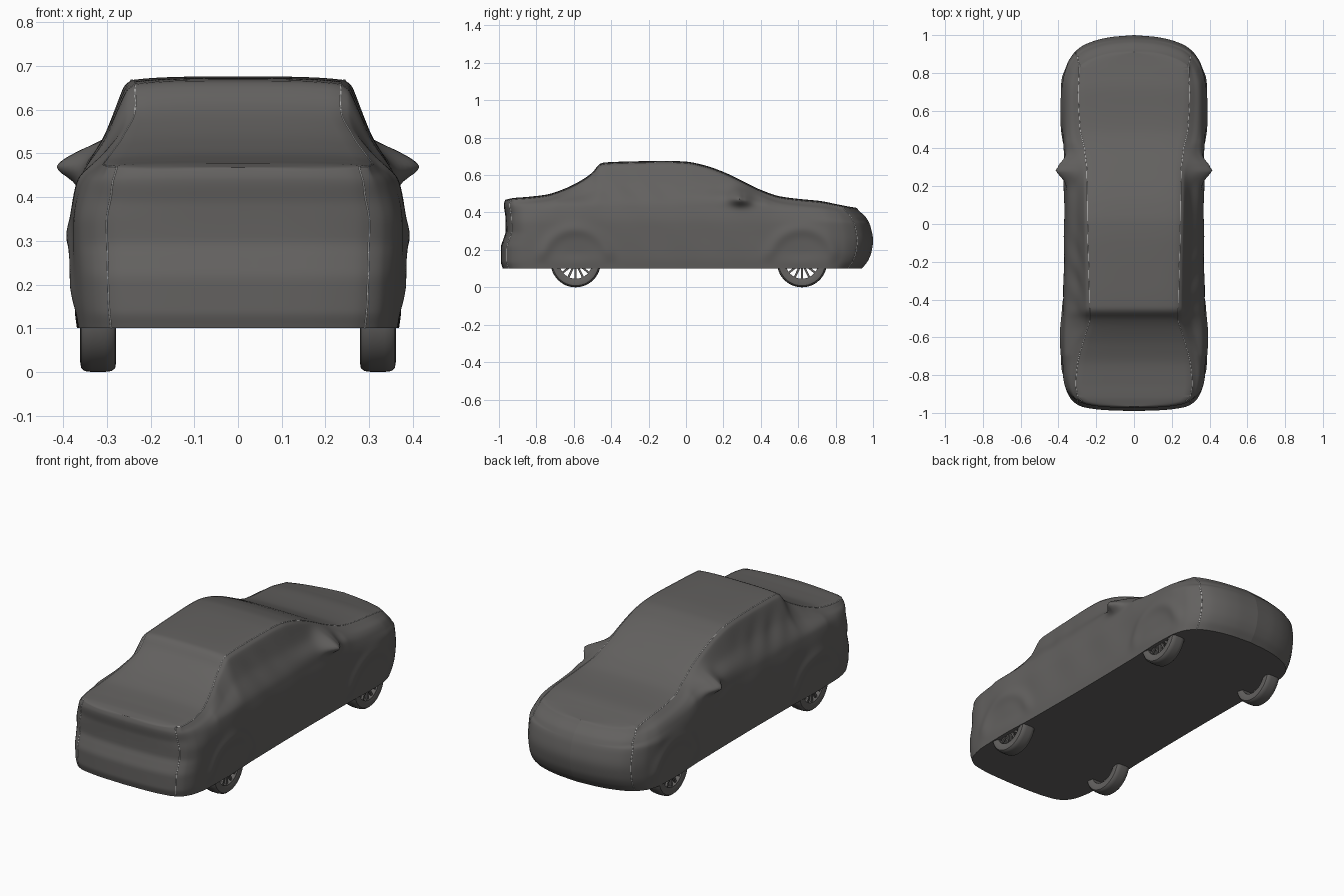
import bpy, bmesh, math
from mathutils import Matrix, Vector

if "Cube" in bpy.data.objects:
    bpy.data.objects.remove(bpy.data.objects["Cube"])


def material(name, col):
    m = bpy.data.materials.new(name)
    m.diffuse_color = (*col, 1)
    m.use_nodes = True
    m.node_tree.nodes["Principled BSDF"].inputs["Base Color"].default_value = m.diffuse_color
    return m


GREY = material("charcoal cloth", (0.125, 0.12, 0.116))
PALE = material("pale stitching", (0.75, 0.75, 0.74))


def finish(bm, name, mat, angle=40):
    bmesh.ops.recalc_face_normals(bm, faces=bm.faces)
    me = bpy.data.meshes.new(name)
    bm.to_mesh(me)
    bm.free()
    me.materials.append(mat)
    ob = bpy.data.objects.new(name, me)
    bpy.context.collection.objects.link(ob)
    bpy.ops.object.select_all(action='DESELECT')
    ob.select_set(True)
    bpy.context.view_layer.objects.active = ob
    bpy.ops.object.shade_smooth_by_angle(angle=math.radians(angle))
    return ob


def curve(pts):
    """Monotone cubic through (t, v) points, no overshoot."""
    n = len(pts)
    d = [(pts[i + 1][1] - pts[i][1]) / (pts[i + 1][0] - pts[i][0]) for i in range(n - 1)]
    m = [d[0]] + [2 * a * b / (a + b) if a * b > 0 else 0 for a, b in zip(d, d[1:])] + [d[-1]]

    def f(t):
        t = min(max(t, pts[0][0]), pts[-1][0])
        i = 0
        while i < n - 2 and t > pts[i + 1][0]:
            i += 1
        h = pts[i + 1][0] - pts[i][0]
        u = (t - pts[i][0]) / h
        return ((2 * u**3 - 3 * u**2 + 1) * pts[i][1] + (u**3 - 2 * u**2 + u) * h * m[i]
                + (3 * u**2 - 2 * u**3) * pts[i + 1][1] + (u**3 - u**2) * h * m[i + 1])
    return f


def smooth(a, b, t):
    t = min(max((t - a) / (b - a), 0), 1)
    return t * t * (3 - 2 * t)


def bell(t, s):
    return math.exp(-(t / s) ** 2)


# Profiles along the car: top height, plan half width, seam half width
top = curve([(-.99, .468), (-.95, .478), (-.85, .484), (-.75, .495), (-.65, .527), (-.55, .578),
             (-.5, .615), (-.46, .66), (-.44, .667), (-.3, .673), (-.1, .676), (0, .672), (.1, .652),
             (.2, .617), (.3, .57), (.4, .521), (.5, .487), (.6, .473), (.75, .46), (.88, .445), (1, .425)])
plan = curve([(-.99, 0), (-.987, .12), (-.98, .21), (-.965, .285), (-.93, .335), (-.87, .363),
              (-.78, .378), (-.6, .382), (-.4, .374), (0, .37), (.4, .373), (.62, .381), (.75, .376),
              (.84, .358), (.9, .325), (.94, .28), (.97, .21), (.99, .12), (1, 0)])
seam = curve([(-.99, .29), (-.85, .308), (-.75, .3), (-.6, .262), (-.5, .235), (-.4, .236), (0, .246),
              (.3, .25), (.4, .262), (.5, .285), (.7, .295), (.9, .29), (1, .29)])
# End faces: how far they lean in at each height
nose_lean = curve([(.1, -.06), (.14, -.028), (.19, -.008), (.25, 0), (.32, -.012), (.37, -.035),
                   (.41, -.075), (.45, -.11)])
tail_lean = curve([(.1, .01), (.14, 0), (.21, 0), (.26, .014), (.3, .026), (.38, .024), (.44, .016),
                   (.465, .022), (.485, .04)])

NY, NTOP, NSIDE = 220, 8, 56
YS = [.005 - .995 * math.cos(math.pi * i / NY) for i in range(NY + 1)]


def place(x, y, z, w):
    """Bumps in the cloth: mirror, wheel arches, folds; then lean the end faces."""
    k = w / .38
    if x > 0:
        side = smooth(.55, .95, x / max(w, 1e-4)) * k
        dz = z - .475
        fz = bell(dz, .034) if dz < 0 else bell(dz, .06)
        dy = y - .295
        x += (.072 * bell(dy, .06) * fz
              + (.014 * bell(dy, .24) * bell(z - .485, .035) if dy < 0 else 0)) * smooth(.235, .3, x)
        for yc in (-.59, .62):
            r = math.hypot(y - yc, z - .13)
            up = smooth(.12, .2, z)
            x += side * up * (.010 * bell(r - .18, .035) - .008 * bell(r, .11))
        fold = bell(y + .28, .22) * bell(z - .55, .08)
        x += side * .004 * fold * math.sin(38 * y + 30 * z)
        x += side * .002 * math.sin(23 * y + 9 * z) * bell(z - .3, .12)
    y += nose_lean(z) * smooth(.65, 1, y) + tail_lean(z) * smooth(-.8, -.97, -abs(y)) * (y < 0)
    return Vector((x, y, z))


def half_section(y):
    w, zt = max(plan(y), 0), top(y)
    sx = min(seam(y), .92 * w)
    belt = min(.435, zt - .075)
    low = smooth(.58, .48, zt) if zt < .58 else 0
    low = 1 - smooth(.48, .58, zt)
    bx = w * .965
    ctrl = [(sx, zt - .008),
            (sx + (bx - sx) * (.13 + .2 * low), zt - .02 - .004 * low),
            (sx + (bx - sx) * (.5 + .22 * low), (zt - .01) * .5 + belt * .5),
            (bx, belt), (w, .34), (w * .995, .25), (w * .985, .16), (w * .965, .1)]
    fx = curve([(i, c[0]) for i, c in enumerate(ctrl)])
    fz = curve([(i, c[1]) for i, c in enumerate(ctrl)])
    pts = [(sx * j / NTOP, zt - .008 * (j / NTOP) ** 4) for j in range(NTOP)]
    pts += [(fx(7 * j / NSIDE), fz(7 * j / NSIDE)) for j in range(NSIDE + 1)]
    pts += [(0, .1)]
    return [place(x, y, z, w) for x, z in pts]


grid = [half_section(y) for y in YS]

# Draped body cover
bm = bmesh.new()
for s in (1, -1):
    vs = [[bm.verts.new((p.x * s, p.y, p.z)) for p in row] for row in grid]
    for a, b in zip(vs, vs[1:]):
        for j in range(len(a) - 1):
            bm.faces.new((a[j], a[j + 1], b[j + 1], b[j]))
bmesh.ops.remove_doubles(bm, verts=bm.verts, dist=.00005)
bmesh.ops.dissolve_degenerate(bm, edges=bm.edges, dist=.00002)
finish(bm, "car_cover", GREY, 50)

# Stitched seams: up the tail, along the roof edge, down the nose
i0 = next(i for i, y in enumerate(YS) if plan(y) > .3)
i1 = max(i for i, y in enumerate(YS) if plan(y) > .305)
path = ([grid[i0][j] for j in range(NTOP + NSIDE, NTOP, -2)] + [grid[i][NTOP] for i in range(i0, i1 + 1)]
        + [grid[i1][j] for j in range(NTOP + 2, NTOP + NSIDE + 1, 2)])
for s, label in ((1, "right"), (-1, "left")):
    cu = bpy.data.curves.new(label + "_seam", 'CURVE')
    cu.dimensions = '3D'
    cu.bevel_depth = .0016
    cu.bevel_resolution = 0
    sp = cu.splines.new('POLY')
    sp.points.add(len(path) - 1)
    for q, p in zip(sp.points, path):
        q.co = (p.x * s, p.y, p.z, 1)
    cu.materials.append(PALE)
    bpy.context.collection.objects.link(bpy.data.objects.new(label + "_seam", cu))


# Wheels
def lathe(bm, prof, n=48):
    rings = [[bm.verts.new((x, r * math.cos(2 * math.pi * i / n), r * math.sin(2 * math.pi * i / n)))
              for r, x in prof] for i in range(n)]
    for i in range(n):
        a, b = rings[i], rings[(i + 1) % n]
        for j in range(len(prof)):
            k = (j + 1) % len(prof)
            bm.faces.new((a[j], a[k], b[k], b[j]))


for s, side in ((1, "right"), (-1, "left")):
    for yc, end in ((-.59, "rear"), (.62, "front")):
        loc = Matrix.Translation((s * .32, yc, .134))
        bm = bmesh.new()
        lathe(bm, [(.094, -.036), (.112, -.041), (.125, -.039), (.132, -.031), (.134, -.015),
                   (.134, .015), (.132, .031), (.125, .039), (.112, .041), (.094, .036)])
        bm.transform(loc)
        finish(bm, f"{end}_{side}_tyre", GREY)
        # Rim ring, hub and spokes
        bm = bmesh.new()
        lathe(bm, [(.088, -.036), (.095, -.036), (.095, .036), (.088, .036)])
        bmesh.ops.create_cone(bm, cap_ends=True, segments=24, radius1=.028, radius2=.024, depth=.022,
                              matrix=Matrix.Translation((s * .02, 0, 0)) @ Matrix.Rotation(s * math.pi / 2, 4, 'Y'))
        for k in range(14):
            m = (Matrix.Rotation(2 * math.pi * k / 14, 4, 'X') @ Matrix.Translation((s * .022, 0, .056))
                 @ Matrix.Diagonal((.012, .011, .07, 1)))
            bmesh.ops.create_cube(bm, size=1, matrix=m)
        bm.transform(loc)
        finish(bm, f"{end}_{side}_rim", GREY, 30)
